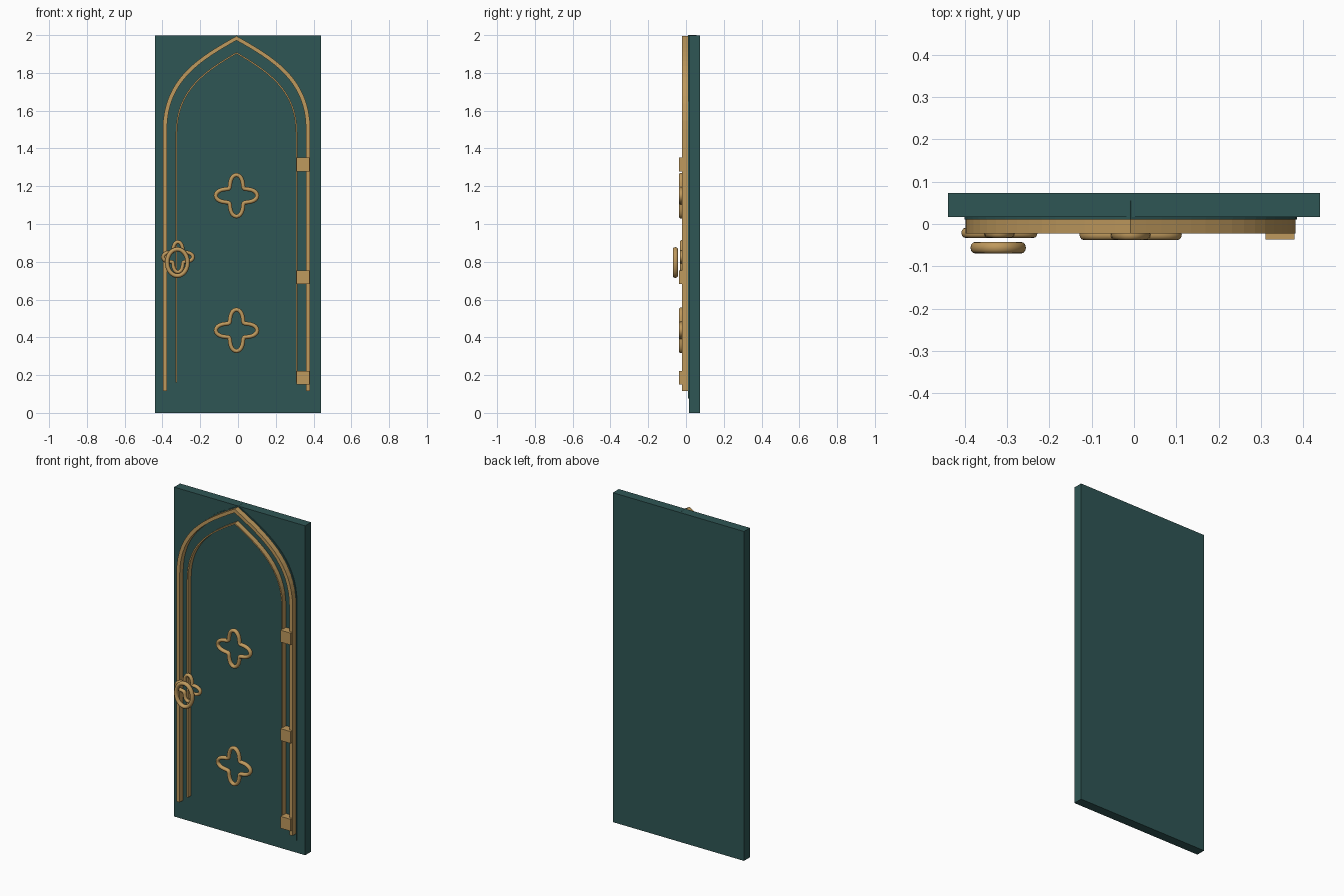
import bpy, bmesh, math
from mathutils import Vector

if "Cube" in bpy.data.objects:
    bpy.data.objects.remove(bpy.data.objects["Cube"])

CX = -0.008  # centre line of the door


def material(name, color):
    m = bpy.data.materials.new(name)
    m.diffuse_color = color
    m.use_nodes = True
    m.node_tree.nodes["Principled BSDF"].inputs["Base Color"].default_value = m.diffuse_color
    return m


TEAL = material("teal_paint", (0.028, 0.093, 0.09, 1))
BRASS = material("brass", (0.52, 0.32, 0.11, 1))


def finish(name, bm, mat, smooth=False):
    bmesh.ops.recalc_face_normals(bm, faces=bm.faces)
    me = bpy.data.meshes.new(name)
    bm.to_mesh(me)
    bm.free()
    me.materials.append(mat)
    for p in me.polygons:
        p.use_smooth = smooth
    ob = bpy.data.objects.new(name, me)
    bpy.context.collection.objects.link(ob)
    return ob


def box(name, x0, x1, y0, y1, z0, z1, mat):
    bm = bmesh.new()
    bmesh.ops.create_cube(bm, size=1)
    for v in bm.verts:
        v.co = ((x0 + x1) / 2 + v.co.x * (x1 - x0), (y0 + y1) / 2 + v.co.y * (y1 - y0),
                (z0 + z1) / 2 + v.co.z * (z1 - z0))
    return finish(name, bm, mat)


def arch(w, bottom, spring, apex, n=16):
    """Pointed arch outline, bottom left over the apex to bottom right."""
    h = apex - spring
    p = [Vector(c) for c in ((-w, spring), (-w, spring + 0.55 * h), (-0.5 * w, apex - 0.22 * h), (0, apex))]
    left = [Vector((-w, bottom))]
    for i in range(n + 1):
        t = i / n
        s = 1 - t
        left.append(p[0] * s**3 + p[1] * 3 * s * s * t + p[2] * 3 * s * t * t + p[3] * t**3)
    return left + [Vector((-q.x, q.y)) for q in reversed(left[:-1])]


def extrude(bm, faces, depth):
    geo = bmesh.ops.extrude_face_region(bm, geom=faces)["geom"]
    bmesh.ops.translate(bm, vec=(0, depth, 0), verts=[g for g in geo if isinstance(g, bmesh.types.BMVert)])


def arch_band(name, outer, inner, y0, y1):
    bm = bmesh.new()
    rows = [[bm.verts.new((CX + q.x, y0, q.y)) for q in path] for path in (outer, inner)]
    a, b = rows
    faces = [bm.faces.new((a[i], a[i + 1], b[i + 1], b[i])) for i in range(len(a) - 1)]
    extrude(bm, faces, y1 - y0)
    return finish(name, bm, BRASS)


def loop_tube(name, centre, path, r, n=64, sides=12):
    """Round tube swept around a closed loop in the front plane."""
    bm = bmesh.new()
    pts = [Vector(path(2 * math.pi * i / n)) for i in range(n)]
    rings = []
    for i, q in enumerate(pts):
        t = (pts[(i + 1) % n] - pts[i - 1]).normalized()
        nrm = Vector((t.y, -t.x))
        ring = []
        for k in range(sides):
            a = 2 * math.pi * k / sides
            c = q + nrm * r * math.cos(a)
            ring.append(bm.verts.new((centre[0] + c.x, centre[1] + 1.2 * r * math.sin(a), centre[2] + c.y)))
        rings.append(ring)
    for i in range(n):
        a, b = rings[i], rings[(i + 1) % n]
        for k in range(sides):
            j = (k + 1) % sides
            bm.faces.new((a[k], a[j], b[j], b[k]))
    return finish(name, bm, BRASS, True)


def quatrefoil(size):
    def path(a):
        rad = size * (0.75 + 0.25 * math.cos(4 * a))
        return rad * math.cos(a), rad * math.sin(a)
    return path


# Wall slab behind the door
box("back_slab", -0.44, 0.44, 0.016, 0.073, 0, 1.998, TEAL)

# Arched door leaf, slightly proud of the slab
bm = bmesh.new()
leaf = bm.faces.new([bm.verts.new((CX + q.x, 0.011, q.y)) for q in arch(0.393, 0.075, 1.52, 2.0)])
extrude(bm, [leaf], 0.044)
finish("door_leaf", bm, TEAL)

# Brass mouldings following the arch
arch_band("outer_moulding", arch(0.390, 0.117, 1.50, 1.995), arch(0.368, 0.117, 1.50, 1.972), -0.022, 0.014)
arch_band("inner_moulding", arch(0.322, 0.160, 1.48, 1.910), arch(0.314, 0.160, 1.48, 1.901), -0.020, 0.014)

# Quatrefoil ornaments
for i, z in enumerate((0.437, 1.15)):
    loop_tube(f"quatrefoil_{i + 1}", (CX, -0.025, z), quatrefoil(0.11), 0.011)

# Handle plate and pull ring
loop_tube("handle_quatrefoil", (-0.318, -0.021, 0.825), quatrefoil(0.08), 0.010)
loop_tube("pull_ring", (-0.321, -0.056, 0.796), lambda a: (0.054 * math.cos(a), 0.070 * math.sin(a)), 0.0115)

# Hinge blocks
for i, z in enumerate((0.186, 0.718, 1.315)):
    box(f"hinge_{i + 1}", 0.311, 0.379, -0.037, 0.014, z - 0.036, z + 0.036, BRASS)
